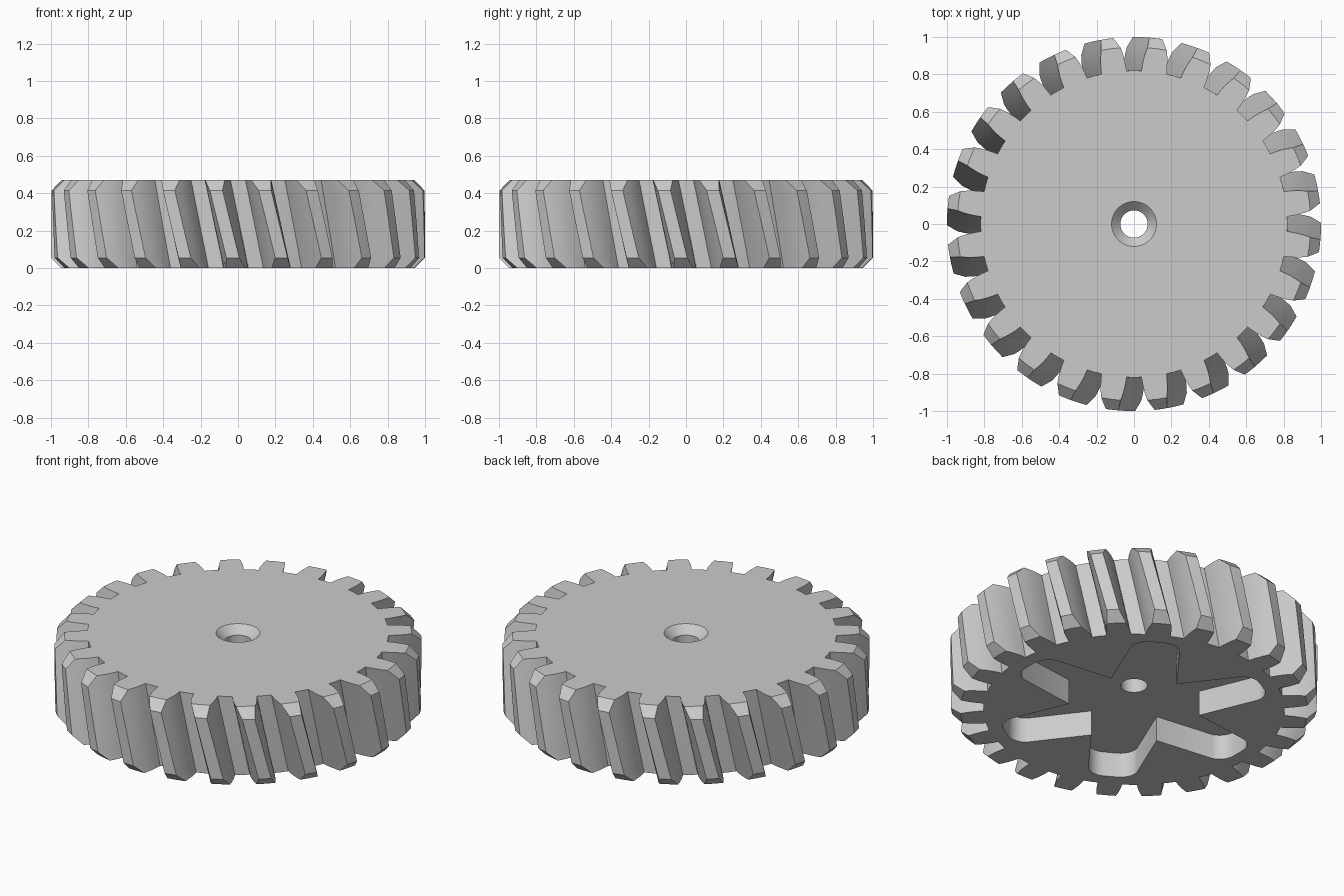
import bpy, bmesh
from math import sin, cos, pi, radians
from mathutils import Matrix

cube = bpy.data.objects.get("Cube")
if cube:
    bpy.data.objects.remove(cube, do_unlink=True)

TEETH, HEIGHT, CHAMFER = 24, 0.47, 0.055
ROOT, TIP = 0.82, 1.0
TWIST = radians(6.7)

steel = bpy.data.materials.new("plain grey")
steel.use_nodes = True
steel.diffuse_color = (0.6, 0.6, 0.6, 1)
steel.node_tree.nodes["Principled BSDF"].inputs["Base Color"].default_value = (0.6, 0.6, 0.6, 1)


def loft(name, rings):
    """Closed solid through rings that all have the same point count."""
    bm = bmesh.new()
    loops = [[bm.verts.new(p) for p in ring] for ring in rings]
    n = len(loops[0])
    for a, b in zip(loops, loops[1:]):
        for i in range(n):
            j = (i + 1) % n
            bm.faces.new((a[i], a[j], b[j], b[i]))
    bm.faces.new(loops[0][::-1])
    bm.faces.new(loops[-1])
    bmesh.ops.recalc_face_normals(bm, faces=bm.faces)
    mesh = bpy.data.meshes.new(name)
    bm.to_mesh(mesh)
    bm.free()
    obj = bpy.data.objects.new(name, mesh)
    obj.data.materials.append(steel)
    bpy.context.collection.objects.link(obj)
    return obj


def half_angle(r):
    """Half the angular width of a tooth at radius r."""
    t = (r - ROOT) / (TIP - ROOT)
    return 0.082 - 0.016 * t - 0.032 * t * t


def gear_ring(z, tip):
    """Tooth outline at height z, turned along the helix."""
    radii = [ROOT + (tip - ROOT) * k / 4 for k in range(5)]
    flank = [(r, half_angle(r)) for r in radii]
    tooth = [(r, -a) for r, a in flank] + [(tip, 0)] + [(r, a) for r, a in flank[::-1]]
    tooth.append((ROOT, pi / TEETH))
    turn = TWIST * (1 - z / HEIGHT)
    ring = []
    for i in range(TEETH):
        mid = 2 * pi * (i + 0.5) / TEETH + turn
        ring += [(r * cos(mid + a), r * sin(mid + a), z) for r, a in tooth]
    return ring


# Helical gear body with bevelled tooth ends
low, high = CHAMFER, HEIGHT - CHAMFER
levels = [low + (high - low) * k / 8 for k in range(9)]
rings = [gear_ring(0, TIP - CHAMFER)]
rings += [gear_ring(z, TIP) for z in levels]
rings.append(gear_ring(HEIGHT, TIP - CHAMFER))
gear = loft("helical_gear", rings)

# Countersunk bore
bore_profile = [(0.073, -0.1), (0.073, HEIGHT - 0.047), (0.12, HEIGHT), (0.12, HEIGHT + 0.1)]
bore = loft("bore_cutter", [[(r * cos(k * pi / 24), r * sin(k * pi / 24), z) for k in range(48)]
                            for r, z in bore_profile])

# Six-lobed recess in the underside, with rounded lobe ends
corner = [(0.64 + 0.1 * cos(radians(a)), 0.039 + 0.1 * sin(radians(a))) for a in range(0, 84, 12)]
lobe = [(x, -y) for x, y in corner[::-1]] + corner + [(0.36 * cos(pi / 6), 0.36 * sin(pi / 6))]
star = []
for i in range(6):
    c, s = cos(i * pi / 3), sin(i * pi / 3)
    star += [(x * c - y * s, x * s + y * c) for x, y in lobe]
recess = loft("recess_cutter", [[(x, y, z) for x, y in star] for z in (-0.1, 0.15)])

# Cut the bore and recess, then drop the cutters
bpy.context.view_layer.objects.active = gear
for cutter in (recess, bore):
    cutter.hide_render = True
    mod = gear.modifiers.new(cutter.name, 'BOOLEAN')
    mod.operation, mod.solver, mod.object = 'DIFFERENCE', 'EXACT', cutter
    bpy.ops.object.modifier_apply(modifier=mod.name)
    bpy.data.objects.remove(cutter, do_unlink=True)

bpy.ops.object.select_all(action='DESELECT')
gear.select_set(True)
bpy.ops.object.shade_smooth_by_angle(angle=radians(30))
